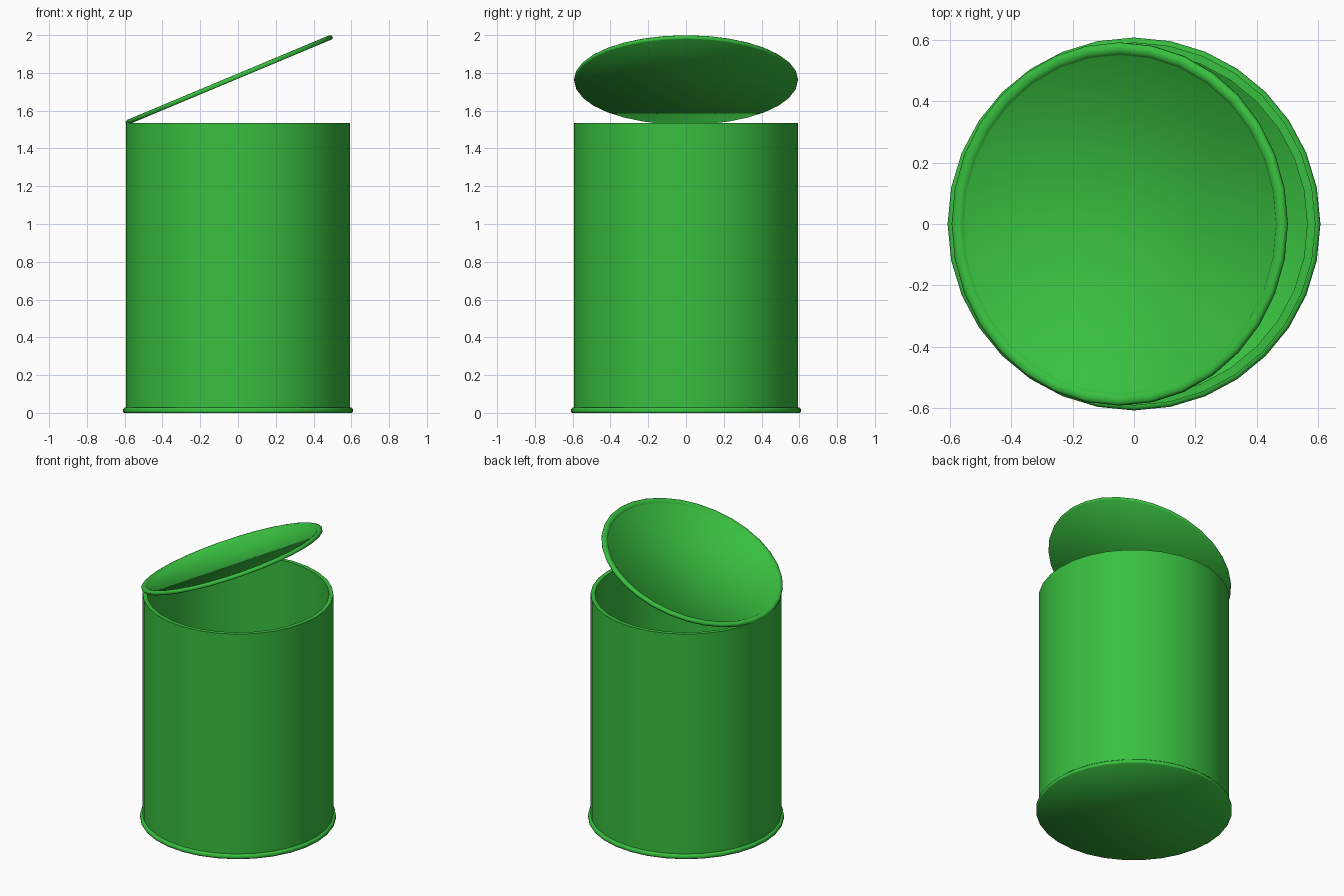
import bpy, bmesh
from math import sin, cos, pi, radians

if "Cube" in bpy.data.objects:
    bpy.data.objects.remove(bpy.data.objects["Cube"])

SIDES = 32
green = bpy.data.materials.new("green_metal")
green.diffuse_color = (0.04, 0.52, 0.05, 1)
green.use_nodes = True
green.node_tree.nodes["Principled BSDF"].inputs["Base Color"].default_value = green.diffuse_color


def revolve(name, profile, closed=False, cap=False):
    """Turn an (r, z) profile around z, as a closed loop or with end caps."""
    bm = bmesh.new()
    rings = [[bm.verts.new((r * cos(2 * pi * i / SIDES), r * sin(2 * pi * i / SIDES), z))
              for i in range(SIDES)] for r, z in profile]
    pairs = list(zip(rings, rings[1:]))
    if closed:
        pairs.append((rings[-1], rings[0]))
    for a, b in pairs:
        for i in range(SIDES):
            j = (i + 1) % SIDES
            bm.faces.new((a[i], a[j], b[j], b[i]))
    if cap:
        bm.faces.new(rings[0][::-1])
        bm.faces.new(rings[-1])
    bmesh.ops.recalc_face_normals(bm, faces=bm.faces)
    for f in bm.faces:
        f.smooth = True
    mesh = bpy.data.meshes.new(name)
    bm.to_mesh(mesh)
    bm.free()
    mesh.materials.append(green)
    ob = bpy.data.objects.new(name, mesh)
    bpy.context.collection.objects.link(ob)
    return ob


def end_disc(name, r, h):
    """Flat disc with a raised rounded rim around a sunken panel."""
    return revolve(name, [(r - 0.004, 0), (r, 0.006), (r, h * 0.7), (r - 0.008, h * 0.95),
                          (r - 0.019, h), (r - 0.03, h * 0.9), (r - 0.038, h * 0.6),
                          (r - 0.042, 0.008)], cap=True)


# Open tube with a thin wall
body = revolve("can_body", [(0.592, 0.012), (0.592, 1.535), (0.565, 1.535), (0.565, 0.012)],
               closed=True)
bpy.context.view_layer.objects.active = body
body.select_set(True)
bpy.ops.object.shade_smooth_by_angle(angle=radians(30))

# Bottom disc, its rim standing slightly proud of the tube
base = end_disc("can_base", 0.608, 0.03)

# Matching lid, bent open on the left side
lid = end_disc("open_lid", 0.592, 0.025)
lid.location = (-0.042, 0, 1.752)
lid.rotation_euler = (0, radians(-22.7), 0)
